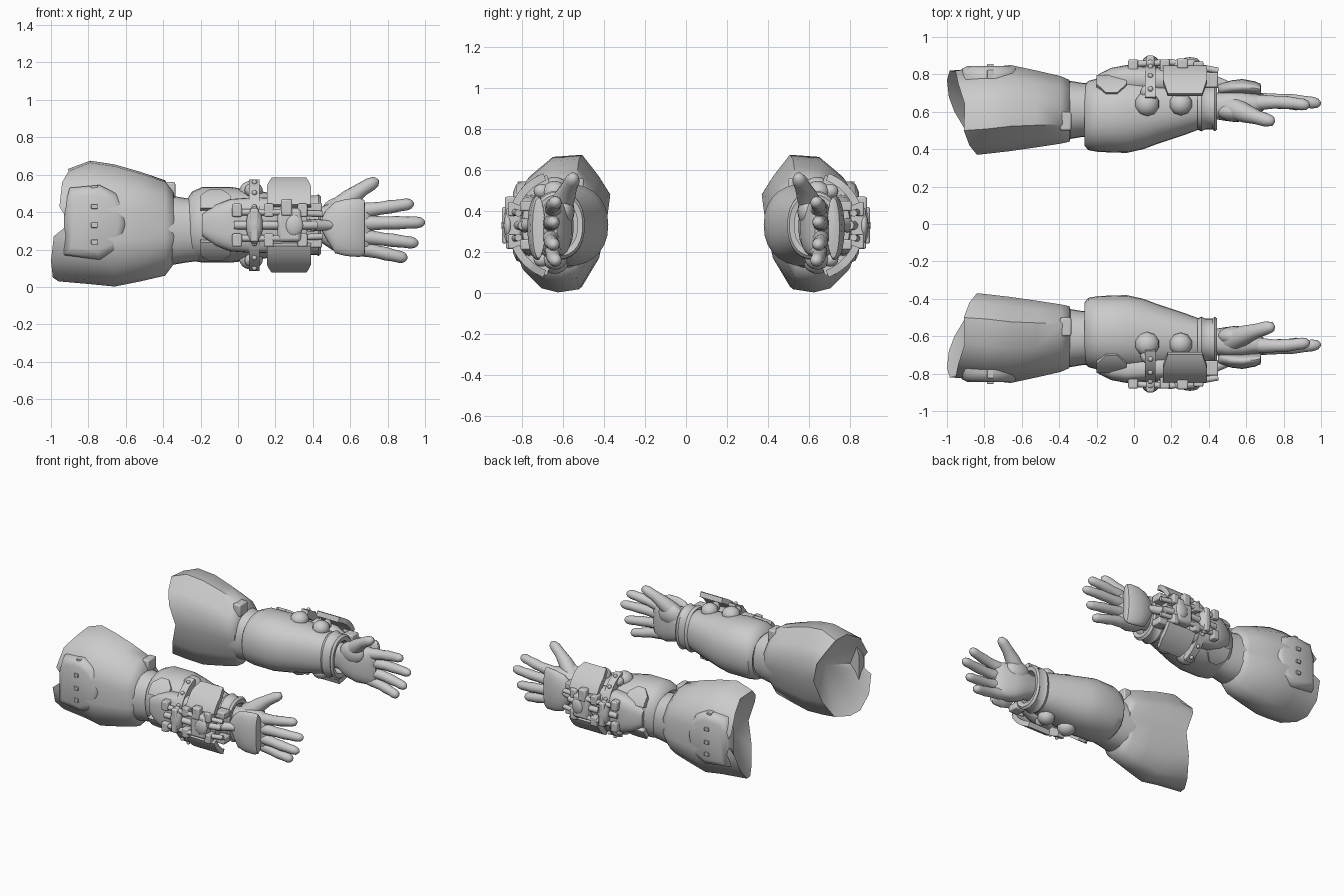
import bpy, bmesh, math
from mathutils import Vector

if "Cube" in bpy.data.objects:
    bpy.data.objects.remove(bpy.data.objects["Cube"])

grey = bpy.data.materials.new("light_grey")
grey.diffuse_color = (0.6, 0.6, 0.6, 1)
grey.use_nodes = True
grey.node_tree.nodes["Principled BSDF"].inputs["Base Color"].default_value = grey.diffuse_color


def finish(name, bm, angle=40, bevel=0):
    """Turn a bmesh into a smooth object mirrored to the second arm."""
    bmesh.ops.recalc_face_normals(bm, faces=bm.faces)
    me = bpy.data.meshes.new(name)
    bm.to_mesh(me)
    bm.free()
    ob = bpy.data.objects.new(name, me)
    bpy.context.collection.objects.link(ob)
    me.materials.append(grey)
    bpy.ops.object.select_all(action='DESELECT')
    ob.select_set(True)
    bpy.context.view_layer.objects.active = ob
    bpy.ops.object.shade_smooth_by_angle(angle=math.radians(angle))
    if bevel:
        b = ob.modifiers.new("bevel", 'BEVEL')
        b.width, b.segments = bevel, 2
    m = ob.modifiers.new("mirror", 'MIRROR')
    m.use_axis = (False, True, False)
    return ob


def skin(name, rings, angle=40, closed=False, tip=None):
    """Bridge rings of points; cap the ends, or close into a loop."""
    bm = bmesh.new()
    vs = [[bm.verts.new(p) for p in r] for r in rings]
    n = len(vs[0])
    pairs = list(zip(vs, vs[1:])) + ([(vs[-1], vs[0])] if closed else [])
    for a, b in pairs:
        for i in range(n):
            j = (i + 1) % n
            bm.faces.new((a[i], a[j], b[j], b[i]))
    if not closed:
        if tip:
            t = bm.verts.new(tip)
            for i in range(n):
                bm.faces.new((vs[0][i], vs[0][(i + 1) % n], t))
        else:
            bm.faces.new(vs[0])
        bm.faces.new(vs[-1])
    return finish(name, bm, angle)


def oval(x, y0, y1, z0, z1, n=28, e=0.9):
    """Rounded section across the arm."""
    pts = []
    for i in range(n):
        c, s = math.cos(2 * math.pi * i / n), math.sin(2 * math.pi * i / n)
        c, s = math.copysign(abs(c) ** e, c), math.copysign(abs(s) ** e, s)
        pts.append((x, (y0 + y1) / 2 + c * (y1 - y0) / 2, (z0 + z1) / 2 + s * (z1 - z0) / 2))
    return pts


def loft(name, stations, e=0.9, angle=40, closed=False):
    return skin(name, [oval(*s, e=e) for s in stations], angle, closed)


def tube(name, path, radii, n=14):
    path = [Vector(p) for p in path]
    rings = []
    for k, p in enumerate(path):
        d = (path[min(k + 1, len(path) - 1)] - path[max(k - 1, 0)]).normalized()
        u = d.cross(Vector((0, 1, 0))).normalized()
        w = d.cross(u)
        rings.append([p + radii[k] * (u * math.cos(t) + w * math.sin(t))
                      for t in (2 * math.pi * i / n for i in range(n))])
    return skin(name, rings, 50)


def box(name, x0, x1, y0, y1, z0, z1, bevel=0.008):
    bm = bmesh.new()
    bmesh.ops.create_cube(bm, size=1)
    for v in bm.verts:
        v.co = ((x0 + x1) / 2 + v.co.x * (x1 - x0), (y0 + y1) / 2 + v.co.y * (y1 - y0),
                (z0 + z1) / 2 + v.co.z * (z1 - z0))
    return finish(name, bm, 40, bevel)


def ball(name, c, r, u=18, v=10):
    bm = bmesh.new()
    bmesh.ops.create_uvsphere(bm, u_segments=u, v_segments=v, radius=1)
    for p in bm.verts:
        p.co = [c[i] + p.co[i] * r[i] for i in range(3)]
    return finish(name, bm, 50)


def arc_plate(name, x0, x1, r0, r1, a0, a1, taper=0.0, n=12):
    """Curved plate around the outside of the forearm; angles from -y toward +z."""
    rings = []
    for i in range(n + 1):
        f = i / n
        a = math.radians(a0 + (a1 - a0) * f)
        t = taper * max(0, f - 0.6) / 0.4
        rings.append([(x, -0.60 - r * math.cos(a), 0.33 + r * math.sin(a))
                      for x, r in ((x0 + t, r0), (x1 - t, r0), (x1 - t, r1), (x0 + t, r1))])
    return skin(name, rings, 35)


# Faceted upper sleeve with a hollow, notched end
end = [(-.905, -.64, .65), (-.91, -.50, .66), (-.88, -.42, .56), (-.84, -.37, .48), (-.80, -.39, .33),
       (-.85, -.425, .17), (-.90, -.50, .045), (-.96, -.60, .03), (-.99, -.68, .05), (-1.0, -.77, .14),
       (-.985, -.82, .27), (-.90, -.80, .34), (-.955, -.82, .43), (-.94, -.75, .56)]
rim = [(x, y, z - .03 if z > .6 else z) for x, y, z in end]


def sleeve_ring(x, y0, y1, z0, z1):
    return [(x, y0 + (p[1] + .82) / .45 * (y1 - y0), z0 + (p[2] - .03) / .63 * (z1 - z0)) for p in end]


skin("sleeve", [rim, sleeve_ring(-.79, -.835, -.375, .015, .675), sleeve_ring(-.66, -.85, -.39, .002, .655),
                sleeve_ring(-.52, -.82, -.41, .03, .615), sleeve_ring(-.39, -.79, -.43, .06, .57),
                sleeve_ring(-.345, -.77, -.44, .12, .51), sleeve_ring(-.335, -.74, -.48, .17, .45)],
     52, tip=(-.74, -.62, .35))

# Rounded shoulder patch, its rivets and the sleeve clip
patch = [(-.93, .42), (-.90, .53), (-.74, .545), (-.65, .50), (-.605, .42), (-.595, .34), (-.61, .26),
         (-.65, .19), (-.74, .145), (-.93, .17)]
skin("shoulder_patch", [[(-.77 + (x + .77) * s, y, .34 + (z - .34) * s) for x, z in patch]
                        for y, s in ((-.75, 1.0), (-.80, 1.0), (-.83, .93), (-.845, .75))], 70)
for z in (.53, .43, .33, .24):
    d = .03 if z > .5 else 0
    box("sleeve_rivet", -.785, -.75, -.855 + d, -.77, z - .014, z + .014, .004)
box("sleeve_clip", -.395, -.335, -.60, -.50, .47, .56, .01)

# Elbow and forearm
loft("elbow", [(-.40, -.77, -.45, .12, .49), (-.34, -.765, -.455, .12, .485), (-.28, -.755, -.465, .13, .475),
               (-.20, -.75, -.47, .14, .47)])
loft("forearm", [(-.24, -.72, -.46, .19, .45), (-.265, -.74, -.42, .16, .48), (-.245, -.765, -.395, .14, .51),
                 (-.19, -.78, -.385, .13, .535), (-.04, -.79, -.38, .13, .535), (.05, -.79, -.40, .14, .52),
                 (.13, -.78, -.43, .15, .51), (.28, -.76, -.48, .175, .485), (.36, -.74, -.51, .19, .47),
                 (.365, -.70, -.54, .22, .44)])

# Wrist cuff with two rims
loft("wrist_cuff", [(.34, -.75, -.505, .17, .49), (.36, -.755, -.495, .16, .50), (.38, -.745, -.505, .17, .49),
                    (.42, -.745, -.505, .17, .49), (.43, -.75, -.495, .165, .495), (.445, -.74, -.505, .18, .48),
                    (.44, -.71, -.53, .21, .45), (.36, -.71, -.53, .21, .45)], closed=True)

# Hand: palm, thumb base, back plate, fingers, thumb
loft("palm", [(.34, -.70, -.56, .25, .42), (.44, -.70, -.56, .24, .425), (.50, -.715, -.55, .20, .45),
              (.58, -.715, -.56, .175, .455), (.65, -.70, -.585, .175, .45), (.69, -.695, -.605, .18, .44),
              (.715, -.67, -.63, .20, .415)], .75)
ball("thumb_base", (.545, -.60, .40), (.10, .055, .08))
loft("hand_plate", [(.45, -.745, -.70, .30, .37), (.47, -.752, -.69, .26, .41), (.52, -.768, -.69, .18, .455),
                    (.58, -.775, -.69, .165, .47), (.65, -.762, -.69, .16, .475), (.675, -.75, -.69, .17, .465),
                    (.68, -.735, -.69, .19, .44)], .95)
fingers = {"index_finger": ((.62, .40), (.94, .447), -.645), "middle_finger": ((.62, .34), (1.0, .345), -.655),
           "ring_finger": ((.62, .275), (.965, .232), -.655), "little_finger": ((.62, .215), (.905, .152), -.645)}
prof = [(0, .04), (.2, .041), (.3, .038), (.45, .034), (.6, .036), (.75, .032), (.88, .032), (.95, .026),
        (.985, .015), (1, .004)]
for name, ((x0, z0), (x1, z1), y) in fingers.items():
    tube(name, [(x0 + (x1 - x0) * f, y + .012 * f - .012 * math.sin(f * 3.14), z0 + (z1 - z0) * f) for f, r in prof],
         [r for f, r in prof])
tube("thumb", [(.48, -.635, .37), (.54, -.615, .42), (.60, -.59, .475), (.66, -.57, .52), (.71, -.555, .55),
               (.74, -.55, .565), (.752, -.548, .57)], [.055, .06, .05, .038, .036, .026, .006])

# Bracer base and curved guards above and below
loft("bracer_base", [(-.19, -.80, -.72, .27, .39), (-.12, -.835, -.70, .22, .44), (-.04, -.85, -.70, .19, .47),
                     (.10, -.84, -.70, .18, .48), (.28, -.82, -.70, .19, .47), (.37, -.80, -.70, .23, .43)], .7)
for s, side in ((1, "upper"), (-1, "lower")):
    z = lambda h: .33 + s * h
    arc_plate(side + "_guard", .155, .39, .235, .272, s * 24, s * 69, .025)
    arc_plate(side + "_strap", .06, .115, .20, .258, s * 10, s * 72)
    arc_plate(side + "_shell", -.20, -.04, .17, .218, s * 25, s * 62, .05)
    # Round pods beside the straps
    for x, h, r in ((.07, .182, .066), (.25, .162, .062)):
        ball(side + "_pod", (x, -.642, z(h)), (r, r, .055), 10, 10)
        ball(side + "_pod_joint", (x, -.705, z(h + .005)), (.035, .04, .035))
    # Pins, clamps and rods
    for a in (22, 42, 62):
        c, q = math.cos(math.radians(a)), math.sin(math.radians(a))
        ball(side + "_strap_stud", (.088, -.60 - .26 * c, z(.26 * q)), (.014, .014, .014))
    tube(side + "_rod", [(-.03, -.855, z(.07)), (.20, -.865, z(.07)), (.45, -.82, z(.06))], [.017] * 3)
    for x in (-.005, .165, .345):
        lo, hi = sorted((z(.045), z(.115)))
        box(side + "_clamp", x - .026, x + .026, -.88 if x < .3 else -.87, -.80, lo, hi)
    lo, hi = sorted((z(.07), z(.12)))
    box(side + "_wrist_bracket", .37, .45, -.81, -.73, lo, hi)

# Central buckle, main block and wrist linkage
ball("strap_buckle", (.088, -.86, .33), (.045, .042, .10))
box("strap_bar", .065, .11, -.90, -.84, .24, .42, .01)
box("main_block", .21, .34, -.88, -.80, .24, .42, .02)
ball("block_dome", (.30, -.87, .33), (.05, .022, .06))
box("block_step", .23, .29, -.885, -.83, .38, .47, .01)
tube("centre_rod", [(-.02, -.845, .33), (.20, -.85, .33), (.42, -.80, .33)], [.022] * 3)
tube("wrist_link", [(.38, -.79, .33), (.44, -.76, .33), (.50, -.74, .33)], [.035, .03, .025])
